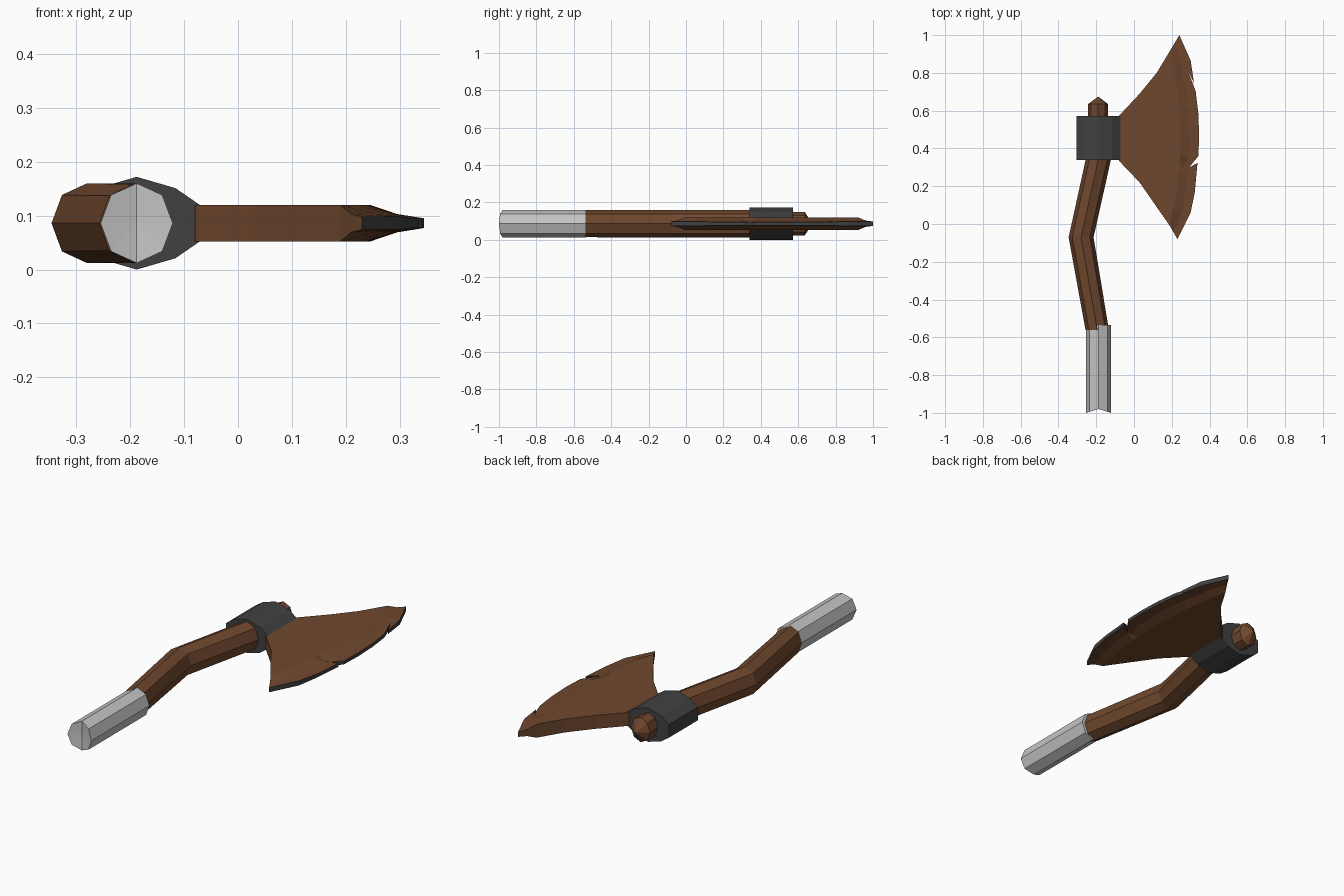
import bpy, bmesh, math

if "Cube" in bpy.data.objects:
    bpy.data.objects.remove(bpy.data.objects["Cube"])

ZC = 0.086  # height of the axe's mid plane


def material(name, rgb):
    m = bpy.data.materials.new(name)
    m.diffuse_color = (*rgb, 1)
    m.use_nodes = True
    m.node_tree.nodes["Principled BSDF"].inputs["Base Color"].default_value = m.diffuse_color
    return m


WOOD = material("brown", (0.16, 0.064, 0.027))
IRON = material("dark grey", (0.053, 0.053, 0.053))
CLOTH = material("light grey", (0.56, 0.56, 0.56))


def finish(name, bm, *mats):
    bmesh.ops.recalc_face_normals(bm, faces=bm.faces)
    me = bpy.data.meshes.new(name)
    bm.to_mesh(me)
    bm.free()
    for m in mats:
        me.materials.append(m)
    ob = bpy.data.objects.new(name, me)
    bpy.context.collection.objects.link(ob)
    return ob


def octagon(cx, y, rx, rz):
    return [(cx + rx * math.cos(i * math.pi / 4), y,
             ZC + rz * math.sin(i * math.pi / 4)) for i in range(8)]


def loft(bm, rings, tips):
    """Skin rings, closing each end with a fan to a tip point (or a flat cap)."""
    vr = [[bm.verts.new(p) for p in r] for r in rings]
    n = len(vr[0])
    for a, b in zip(vr, vr[1:]):
        for i in range(n):
            bm.faces.new((a[i], a[(i + 1) % n], b[(i + 1) % n], b[i]))
    for ring, tip in zip((vr[0], vr[-1]), tips):
        if tip is None:
            bm.faces.new(ring)
        else:
            t = bm.verts.new(tip)
            for i in range(n):
                bm.faces.new((ring[i], ring[(i + 1) % n], t))


# Bent wooden handle with a pointed knob
bm = bmesh.new()
path = [(-0.195, -0.56, 0.062, 0.072), (-0.28, -0.07, 0.066, 0.074),
        (-0.187, 0.35, 0.067, 0.074), (-0.19, 0.56, 0.053, 0.063),
        (-0.19, 0.635, 0.053, 0.063)]
loft(bm, [octagon(*p) for p in path], (None, (-0.19, 0.675, ZC)))
finish("handle", bm, WOOD)

# Wrapped grip, its end slightly saddle shaped
bm = bmesh.new()
end = [(x, -0.98 - 0.02 * abs(x + 0.188) / 0.067, z)
       for x, y, z in octagon(-0.188, 0, 0.067, 0.074)]
loft(bm, [end, octagon(-0.188, -0.535, 0.067, 0.074)],
     ((-0.188, -0.977, ZC), None))
finish("grip", bm, CLOTH)

# Iron collar: one quarter of the section, mirrored round
quarter = [(0.117, 0.034), (0.072, 0.065)]
section = quarter + [(0, 0.086)] + [(-x, z) for x, z in reversed(quarter)]
section += [(-x, -z) for x, z in section]
bm = bmesh.new()
loft(bm, [[(-0.188 + x, y, ZC + z) for x, z in section] for y in (0.34, 0.572)],
     (None, None))
finish("collar", bm, IRON)

# Blade: flat cheek, two bevel strips and a dark cutting edge with two nicks
edge = [(0.23, -0.08), (0.30, 0.06), (0.322, 0.17), (0.336, 0.323),
        (0.284, 0.29), (0.341, 0.36), (0.345, 0.47), (0.34, 0.59),
        (0.326, 0.705), (0.284, 0.815), (0.30, 0.865), (0.24, 1.0)]
bevel_y = [-0.01, 0.08, 0.17, 0.27, 0.31, 0.36, 0.47, 0.58, 0.68, 0.77, 0.83, 0.92]
bevel = [(0.245 - 0.25 * (y - 0.46) ** 2, y) for y in bevel_y]
middle = [((a + c) / 2, (b + d) / 2) for (a, b), (c, d) in zip(bevel, edge)]
lower = [(0.12, 0.09), (0.03, 0.22), (-0.08, 0.335)]
upper = [(-0.08, 0.572), (0.03, 0.69), (0.12, 0.80)]
nick_lip, APEX = (0.318, 0.745), 9   # overhanging lip of the upper nick

bm = bmesh.new()
sides = []
for s in (1, -1):
    def row(points, half):
        return [bm.verts.new((x, y, ZC + s * half(x))) for x, y in points]
    flat = lambda x: 0.034
    thin = lambda x: 0.012 if x < 0.31 else 0.009
    B, M, E = row(bevel, flat), row(middle, lambda x: 0.017), row(edge, thin)
    L, U, P = row(lower, flat), row(upper, flat), row([nick_lip], thin)
    bm.faces.new(B + U[::-1] + L[::-1])
    for a, b in ((B, M), (M, E)):
        for i in range(len(edge) - 1):
            bm.faces.new((a[i], a[i + 1], b[i + 1], b[i]))
    bm.faces.new((E[APEX], P[0], E[APEX + 1]))
    rim = E[:APEX + 1] + P + E[APEX + 1:]
    back = [E[-1], M[-1], B[-1]] + U[::-1] + L[::-1] + [B[0], M[0], E[0]]
    sides.append((rim, back))
for k, mat in ((0, 1), (1, 0)):
    t, b = sides[0][k], sides[1][k]
    for i in range(len(t) - 1):
        bm.faces.new((t[i], t[i + 1], b[i + 1], b[i])).material_index = mat
finish("blade", bm, WOOD, IRON)
